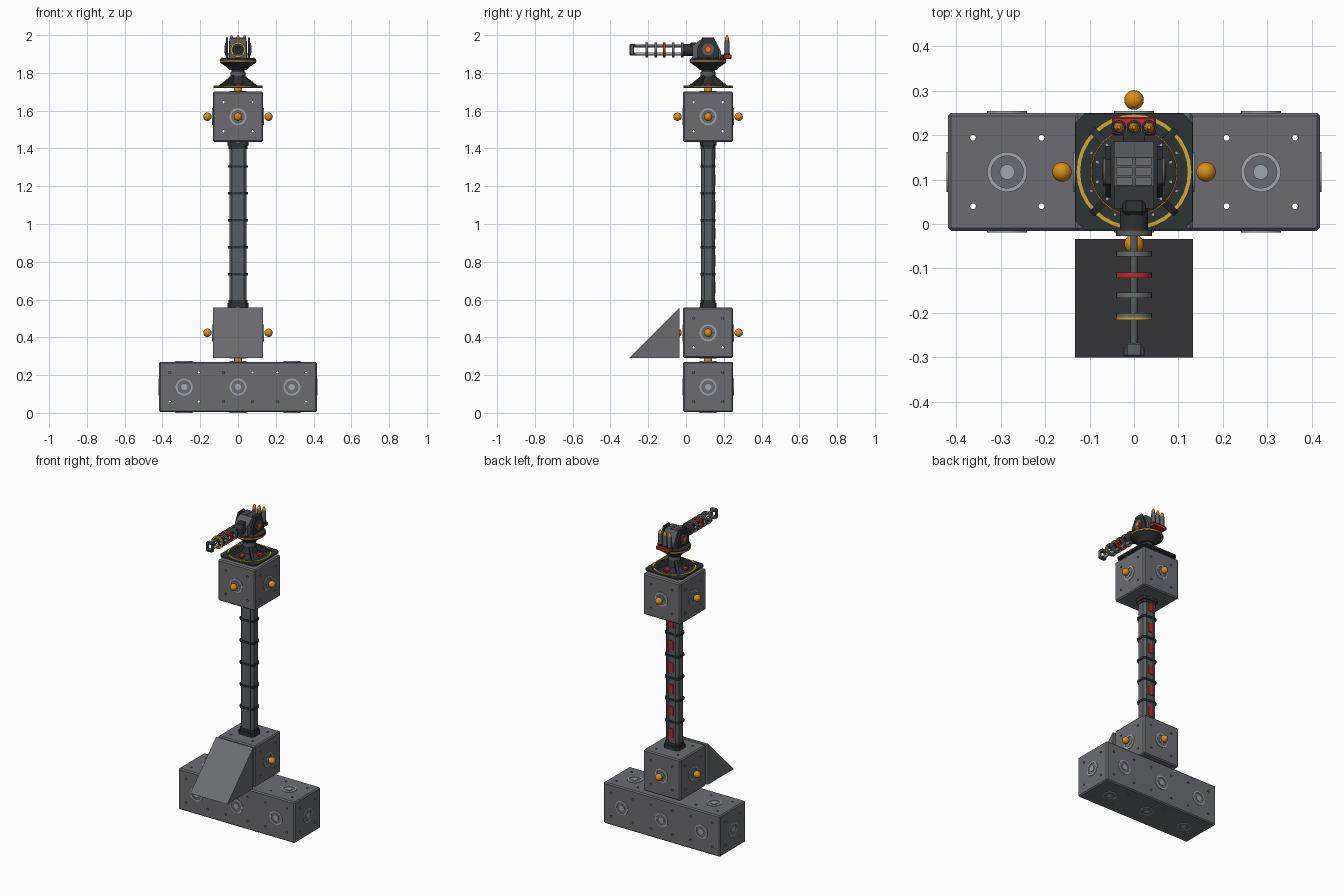
import bpy, bmesh
from math import radians, pi, cos, sin
from mathutils import Vector, Matrix

cube = bpy.data.objects.get("Cube")
if cube:
    bpy.data.objects.remove(cube, do_unlink=True)


def material(name, r, g, b):
    m = bpy.data.materials.new(name)
    m.use_nodes = True
    m.diffuse_color = (r, g, b, 1)
    m.node_tree.nodes["Principled BSDF"].inputs["Base Color"].default_value = (r, g, b, 1)
    return m


GREY = material("hull grey", .15, .152, .165)
MID = material("column grey", .105, .112, .12)
DARK = material("dark metal", .028, .033, .035)
LIGHT = material("light steel", .36, .38, .42)
ORANGE = material("orange", .72, .27, .01)
YELLOW = material("yellow", .62, .4, .03)
RED = material("red", .5, .025, .03)

CY = .117          # depth of the mast axis
H = .133           # half size of one block
X, Y, Z = Vector((1, 0, 0)), Vector((0, 1, 0)), Vector((0, 0, 1))


def finish(name, bm, mat, matrix=None, smooth=False):
    bmesh.ops.recalc_face_normals(bm, faces=bm.faces)
    me = bpy.data.meshes.new(name)
    bm.to_mesh(me)
    bm.free()
    if matrix:
        me.transform(matrix)
    me.materials.append(mat)
    if smooth:
        me.shade_smooth()
        me.set_sharp_from_angle(angle=radians(35))
    ob = bpy.data.objects.new(name, me)
    bpy.context.scene.collection.objects.link(ob)
    return ob


def box(name, loc, size, mat, bevel=0, vertical_only=False, rot=None):
    bm = bmesh.new()
    bmesh.ops.create_cube(bm, size=1)
    bmesh.ops.scale(bm, vec=size, verts=bm.verts)
    if bevel:
        edges = [e for e in bm.edges if not vertical_only
                 or abs(e.verts[0].co.z - e.verts[1].co.z) > 1e-4]
        bmesh.ops.bevel(bm, geom=edges, offset=bevel, segments=1, affect='EDGES')
    return finish(name, bm, mat, Matrix.Translation(loc) @ (rot or Matrix()))


def lathe(name, profile, loc, mat, axis=Z, closed=False, segs=32):
    """Revolve (radius, height) points about an axis."""
    bm = bmesh.new()
    vs = [bm.verts.new((r, 0, h)) for r, h in profile]
    edges = [bm.edges.new(p) for p in zip(vs, vs[1:] + vs[:1] if closed else vs[1:])]
    bmesh.ops.spin(bm, geom=vs + edges, cent=(0, 0, 0), axis=Z, angle=2 * pi,
                   steps=segs, use_merge=True)
    bmesh.ops.remove_doubles(bm, verts=bm.verts, dist=1e-5)
    turn = axis.to_track_quat('Z', 'Y').to_matrix().to_4x4()
    return finish(name, bm, mat, Matrix.Translation(loc) @ turn, True)


def rod(name, loc, r, length, mat, axis=Z, segs=16):
    h = length / 2
    return lathe(name, [(0, -h), (r, -h), (r, h), (0, h)], loc, mat, axis, segs=segs)


def ring(name, loc, r_in, r_out, thick, mat, axis=Z):
    h = thick / 2
    return lathe(name, [(r_in, -h), (r_out, -h), (r_out, h), (r_in, h)], loc, mat, axis, True)


def prism(name, outline, thick, mat, matrix=None):
    """Extrude a (y, z) outline along x, centred."""
    bm = bmesh.new()
    face = bm.faces.new([bm.verts.new((-thick / 2, y, z)) for y, z in outline])
    new = bmesh.ops.extrude_face_region(bm, geom=[face])["geom"]
    bmesh.ops.translate(bm, vec=X * thick, verts=[v for v in new if isinstance(v, bmesh.types.BMVert)])
    return finish(name, bm, mat, matrix)


def ball(loc):
    bm = bmesh.new()
    bmesh.ops.create_uvsphere(bm, u_segments=24, v_segments=16, radius=.022)
    finish("connector_ball", bm, ORANGE, Matrix.Translation(loc), True)


def port(loc, axis):
    ring("port_ring", loc, .036, .045, .007, LIGHT, axis)
    rod("port_disc", loc, .017, .007, LIGHT, axis, 24)


def drill(block, axis, spots):
    """Cut bolt holes right through a block along one axis."""
    bm = bmesh.new()
    turn = axis.to_track_quat('Z', 'Y').to_matrix().to_4x4()
    for p in spots:
        bmesh.ops.create_cone(bm, cap_ends=True, segments=12, radius1=.0065, radius2=.0065,
                              depth=2, matrix=Matrix.Translation(p) @ turn)
    cutter = finish("hole_cutter", bm, DARK)
    cutter.hide_render = True
    cutter.hide_viewport = True
    mod = block.modifiers.new("holes", 'BOOLEAN')
    mod.operation = 'DIFFERENCE'
    mod.object = cutter
    mod.solver = 'EXACT'


def block(name, z, centres):
    """Bevelled block of unit cells with ports and bolt holes on every side."""
    half = H + max(centres)
    mid = Vector((0, CY, z))
    ob = box(name, mid, (2 * half, 2 * H, 2 * H), GREY, .007)
    signs = [(a, b) for a in (-.077, .077) for b in (-.077, .077)]
    drill(ob, X, [mid + Y * a + Z * b for a, b in signs])
    drill(ob, Y, [mid + X * (c + a) + Z * b for c in centres for a, b in signs])
    drill(ob, Z, [mid + X * (c + a) + Y * b for c in centres for a, b in signs])
    for s in (-1, 1):
        port(mid + X * s * half, X)
        for c in centres:
            port(mid + X * c + Y * s * H, Y)
            port(mid + X * c + Z * s * H, Z)


# Blocks, wedge and connectors
ZL, ZU = .424, 1.568
block("base_block", .137, (-.285, 0, .285))
block("lower_block", ZL, (0,))
block("upper_block", ZU, (0,))
prism("front_wedge", [(-.3, .291), (-.034, .291), (-.034, .557)], 2 * H, GREY)
for z in (ZL, ZU):
    for d in (X, -X, Y, -Y):
        ball(Vector((0, CY, z)) + d * .162)
for z in (.281, 1.71):
    ball((0, CY, z))

# Mast with bands, collars and rear lamps
box("mast", (0, CY, 1), (.092, .068, .9), MID, .014, True)
for s in (-1, 1):
    box("mast_rail", (s * .026, CY, 1), (.01, .074, .88), MID)
    box("mast_collar", (0, CY, .998 + s * .428), (.112, .088, .022), DARK, .014, True)
    box("mast_collar_step", (0, CY, .998 + s * .41), (.1, .078, .02), DARK, .014, True)
for i in range(6):
    if i:
        box("mast_band", (0, CY, .592 + i * .1425), (.104, .08, .013), DARK, .014, True)
    box("mast_lamp", (0, CY + .035, .663 + i * .1425), (.03, .006, .06), RED)

# Turret platform
box("platform", (0, CY, 1.724), (.262, .262, .01), DARK, .02, True)
ring("platform_ring", (0, CY, 1.729), .121, .129, .006, YELLOW)
lathe("platform_hub", [(.085, 1.727), (.05, 1.745), (.038, 1.77), (.034, 1.83)], (0, CY, 0), DARK)
ring("neck_band", (0, CY, 1.795), .03, .039, .022, MID)
for i in range(4):
    a = Matrix.Translation((0, CY, 0)) @ Matrix.Rotation(pi / 4 + i * pi / 2, 4, 'Z')
    prism("brace_fin", [(.03, 1.727), (.135, 1.727), (.125, 1.738), (.045, 1.785), (.03, 1.785)],
          .016, DARK, a)
    d = Matrix.Rotation(i * pi / 2, 3, 'Z') @ Y
    box("platform_lamp", Vector((0, CY, 1.737)) + d * .078, (.035, .035, .014), RED, .004)
    for s in (-.06, .06):
        e = Matrix.Rotation(i * pi / 2 + s * 7, 3, 'Z') @ Y
        rod("platform_bolt", Vector((0, CY, 1.731)) + e * .105, .004, .008, LIGHT, segs=8)

# Swivel dish
lathe("swivel_dish", [(0, 1.812), (.045, 1.815), (.06, 1.83), (.096, 1.855), (.096, 1.873),
                      (.08, 1.88), (0, 1.88)], (0, CY, 0), DARK)
ring("dish_ring", (0, CY, 1.863), .09, .098, .007, ORANGE)
for i in range(12):
    a = (i + .5) * pi / 6
    rod("dish_bolt", (.086 * cos(a), CY + .086 * sin(a), 1.879), .004, .006, LIGHT, segs=8)

# Turret head with side plates and top slats
prism("turret_head", [(.035, 1.875), (.185, 1.875), (.185, 1.915), (.15, 1.982), (.085, 1.982),
                      (.035, 1.945)], .09, MID)
for s in (-1, 1):
    prism("side_plate", [(.06, 1.875), (.175, 1.875), (.175, 1.92), (.145, 1.988), (.09, 1.988),
                         (.06, 1.93)], .012, DARK, Matrix.Translation((s * .058, 0, 0)))
    ring("side_ring", (s * .066, CY, 1.925), .02, .032, .008, MID, X)
    ring("side_lamp_rim", (s * .066, CY, 1.925), .012, .02, .01, RED, X)
    rod("side_lamp", (s * .066, CY, 1.925), .012, .012, ORANGE, X)
    for i in range(3):
        box("top_slat", (s * .021, .095 + i * .0225, 1.984), (.036, .018, .007), GREY)
box("gun_mantle", (0, .04, 1.925), (.052, .04, .07), DARK, .008)

# Long framed barrel
ZB = 1.922
for s in (-1, 1):
    rod("barrel_rail", (0, -.125, ZB + s * .021), .008, .32, LIGHT if s < 0 else MID, Y, 12)
    box("muzzle_bar", (0, -.283, ZB + s * .024), (.036, .03, .014), MID, .003)
    box("muzzle_prong", (s * .019, -.287, ZB), (.01, .022, .056), MID, .003)
for y, mat in zip((-.02, -.067, -.115, -.16, -.207), (MID, GREY, RED, GREY, GREY)):
    ring("barrel_ring", (0, y, ZB), .029, .04, .013, mat, Y)
    for s in (-1, 1):
        box("ring_spoke", (0, y, ZB), (.062, .007, .007), DARK,
            rot=Matrix.Rotation(s * pi / 4, 4, 'Y'))
ring("barrel_ring_trim", (0, -.213, ZB), .03, .0405, .005, YELLOW, Y)
rod("barrel_root", (0, .01, ZB), .032, .05, DARK, Y, 24)

# Rear rocket rack
box("rack_arm", (0, .19, 1.888), (.05, .04, .02), DARK)
box("rack_tray", (0, .22, 1.886), (.098, .042, .024), RED, .004)
for x in (-.034, 0, .034):
    ring("rocket_socket", (x, .217, 1.9), .012, .0165, .012, DARK)
    lathe("rocket_body", [(0, 1.895), (.013, 1.895), (.013, 1.965), (.011, 1.975), (0, 1.975)],
          (x, .217, 0), MID, segs=16)
    lathe("rocket_tip", [(.011, 1.974), (.009, 1.988), (.004, 1.998), (0, 2)],
          (x, .217, 0), ORANGE, segs=16)
